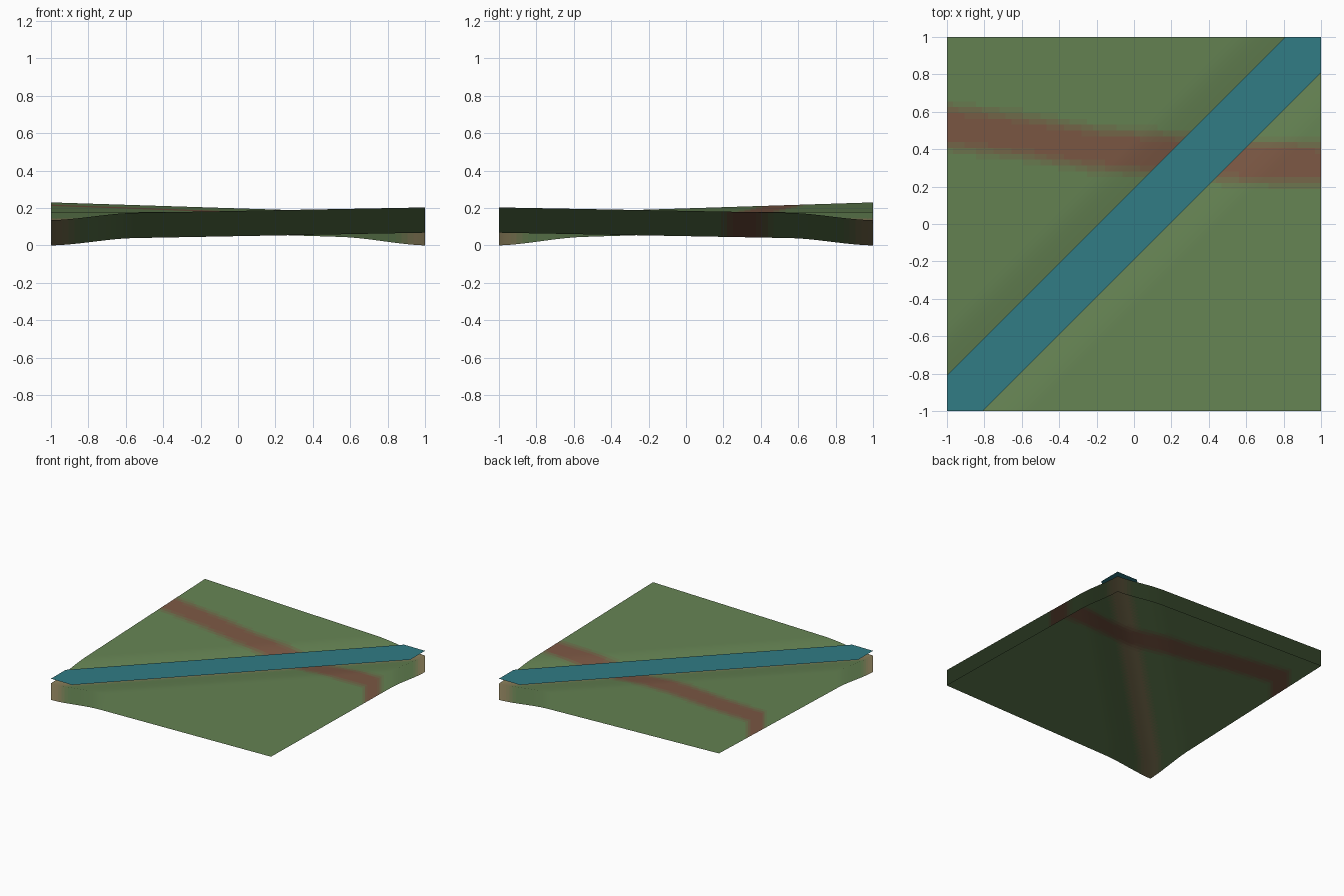
import bpy, bmesh
from mathutils import Vector

if "Cube" in bpy.data.objects:
    bpy.data.objects.remove(bpy.data.objects["Cube"])

SKIRT = 0.135      # depth of the hanging rim
CELLS = 64         # ground grid resolution
LEVELS = 6         # colour blend steps

GREEN, BROWN, TAN, BLUE = (101, 131, 83), (124, 88, 68), (140, 128, 92), (49, 124, 133)


def smooth(t):
    t = max(0.0, min(1.0, t))
    return t * t * (3 - 2 * t)


def linear(rgb):
    return [((c / 255 + 0.055) / 1.055) ** 2.4 for c in rgb] + [1.0]


def mix(a, b, t):
    return [p + (q - p) * t for p, q in zip(a, b)]


def material(name, rgb):
    m = bpy.data.materials.new(name)
    m.diffuse_color = linear(rgb)
    m.use_nodes = True
    m.node_tree.nodes["Principled BSDF"].inputs["Base Color"].default_value = m.diffuse_color
    return m


def height(x, y):
    # gentle banks either side of a diagonal river channel
    s = y - x
    d = abs(s)
    return 0.166 + d * (0.032 if s > 0 else 0.0185) - 0.031 * (1 - smooth(d / 0.45))


def normal(x, y, e=0.02):
    return Vector((height(x - e, y) - height(x + e, y),
                   height(x, y - e) - height(x, y + e), 2 * e)).normalized()


def path_weight(x, y):
    # dirt path wandering from the left edge to the right edge
    pts = [(-1, 0.52), (-0.6, 0.47), (-0.2, 0.40), (0.2, 0.37), (0.6, 0.33), (1, 0.32)]
    for (x0, y0), (x1, y1) in zip(pts, pts[1:]):
        if x <= x1:
            break
    centre = y0 + (y1 - y0) * (x - x0) / (x1 - x0)
    return 1 - smooth((abs(y - centre) - 0.05) / 0.11)


def bed_weight(x, y):
    return 1 - smooth((abs(x - y) - 0.04) / 0.14)


def add_object(name, bm):
    mesh = bpy.data.meshes.new(name)
    bm.to_mesh(mesh)
    bm.free()
    ob = bpy.data.objects.new(name, mesh)
    bpy.context.collection.objects.link(ob)
    return ob


# ground sheet with open-bottomed rim
bm = bmesh.new()
bmesh.ops.create_grid(bm, x_segments=CELLS, y_segments=CELLS, size=1)
for v in bm.verts:
    v.co.z = height(v.co.x, v.co.y)
rim = [e for e in bm.edges if e.is_boundary]
new = bmesh.ops.extrude_edge_only(bm, edges=rim)["geom"]
bmesh.ops.translate(bm, vec=(0, 0, -SKIRT),
                    verts=[g for g in new if isinstance(g, bmesh.types.BMVert)])

# blended grass, path and river bed colours
slots = {}
for f in bm.faces:
    f.smooth = True
    c = f.calc_center_median()
    key = (round(path_weight(c.x, c.y) * LEVELS), round(bed_weight(c.x, c.y) * LEVELS))
    f.material_index = slots.setdefault(key, len(slots))
ground = add_object("ground", bm)
for p, t in slots:
    rgb = mix(mix(GREEN, TAN, t / LEVELS), BROWN, p / LEVELS)
    ground.data.materials.append(material(f"ground_{p}_{t}", rgb))

# rim shares the shading of the ground above it
ground.data.normals_split_custom_set_from_vertices(
    [normal(v.co.x, v.co.y) for v in ground.data.vertices])

# flat river surface, clipped to the tile corners
bm = bmesh.new()
w = 0.81
outline = [(-1, -1), (-w, -1), (1, w), (1, 1), (w, 1), (-1, -w)]
bm.faces.new([bm.verts.new((x, y, 0.174)) for x, y in outline])
river = add_object("river", bm)
river.data.materials.append(material("water", BLUE))
